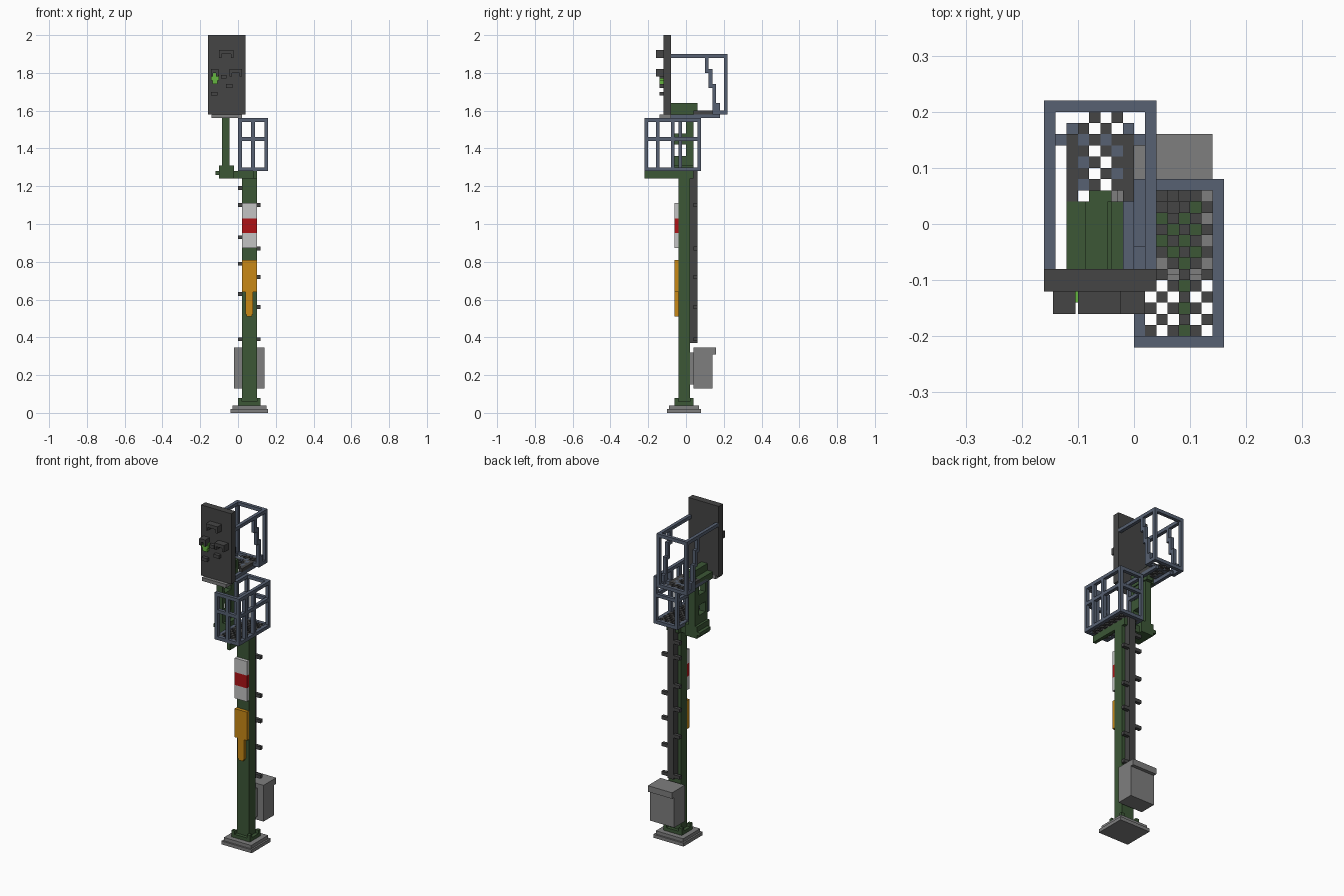
import bpy
import bmesh
from mathutils import Matrix, Vector

default_cube = bpy.data.objects.get("Cube")
if default_cube:
    bpy.data.objects.remove(default_cube, do_unlink=True)

CELL = 0.02  # every size below is counted in cells


def material(name, *rgb):
    mat = bpy.data.materials.new(name)
    mat.use_nodes = True
    colour = (*rgb, 1)
    mat.diffuse_color = colour
    shader = mat.node_tree.nodes["Principled BSDF"]
    shader.inputs["Base Color"].default_value = colour
    shader.inputs["Roughness"].default_value = 0.9
    return mat


green = material("mast green", .045, .095, .037)
dark = material("dark grey", .06, .06, .06)
steel = material("blue grey steel", .095, .12, .17)
grey = material("concrete grey", .21, .21, .21)
white = material("sign white", .55, .55, .55)
red = material("sign red", .42, .006, .008)
yellow = material("sign yellow", .58, .25, .008)
lime = material("lamp green", .13, .46, .05)


def part(name, mat, *boxes):
    """One object made of boxes, each given as x, y and z ranges."""
    bm = bmesh.new()
    for ranges in boxes:
        low = Vector([r[0] for r in ranges]) * CELL
        high = Vector([r[1] for r in ranges]) * CELL
        size = Matrix.Diagonal((high - low).to_4d())
        size[3][3] = 1
        place = Matrix.Translation((low + high) / 2) @ size
        bmesh.ops.create_cube(bm, size=1, matrix=place)
    mesh = bpy.data.meshes.new(name)
    bm.to_mesh(mesh)
    bm.free()
    mesh.materials.append(mat)
    obj = bpy.data.objects.new(name, mesh)
    bpy.context.collection.objects.link(obj)
    return obj


def one(start):
    """A range one cell long."""
    return (start, start + 1)


def frame(xs, ys, level):
    """Four bars forming a flat rectangular ring."""
    (left, right), (front, back) = xs, ys
    inner = (front + 1, back - 1)
    return [(xs, one(front), level), (xs, one(back - 1), level),
            (one(left), inner, level), (one(right - 1), inner, level)]


def grating(xs, ys, level):
    """Alternating cells of an open floor."""
    return [(one(x), one(y), level) for x in range(*xs) for y in range(*ys)
            if (x + y) % 2]


# Footing and mast
mast_x, mast_y = (1, 5), (-2, 1)
part("footing", grey, ((-2, 8), (-5, 4), one(0)),
     ((-1.5, 7.5), (-4.5, 3.5), one(1)))
part("mast", green, (mast_x, mast_y, (2, 64)))
part("mast_feet", green,
     *[(one(x), one(y), (2, 4)) for x in (0, 5) for y in (-3, 1)],
     ((0, 6), mast_y, (2, 3)), (mast_x, (-3, 2), (2, 3)))

# Climbing spine with staggered steps
part("ladder_spine", dark, ((2, 4), (1, 3), (18.5, 64)))
steps = {(0, 2): (19, 31, 39, 46, 54.5, 59),
         (4, 6): (19, 27.5, 35.5, 43, 54.5)}
part("ladder_steps", dark,
     *[(side, one(2), one(z)) for side, heights in steps.items()
       for z in heights])

# Equipment cabinet
cabinet_x = (-1, 7)
part("cabinet", grey, (cabinet_x, (2, 7), (6.5, 16)),
     (cabinet_x, (2, 8), (15.5, 17.3)), ((1, 5), (1, 2), (7.5, 16)))

# Signs on the mast
sign_y = (-3, -2)
part("white_plates", white, (mast_x, sign_y, (43.6, 47.6)),
     (mast_x, sign_y, (51.4, 55.6)))
part("red_plate", red, (mast_x, sign_y, (47.6, 51.4)))
part("yellow_plate", yellow, (mast_x, sign_y, (32, 40.5)),
     ((2, 4), sign_y, (26, 32)), ((2.3, 3.7), sign_y, (25.5, 26)))

# Lower balcony
low_x, low_y = (0, 8), (-11, 4)
low_floor, low_rails = one(64), (one(72), one(77))
part("lower_floor", dark, *grating((1, 7), (-10, 3), low_floor))
part("lower_floor_rim", steel, *frame(low_x, low_y, low_floor))
rails = []
for level in low_rails:
    rails += [(low_x, one(-11), level), (low_x, one(3), level),
              (one(7), (-10, 3), level), (one(0), (-2, 3), level)]
part("lower_rails", steel, *rails)
posts = [(0, -11), (3.5, -11), (7, -11), (7, -8), (7, -4),
         (7, 3), (0, 3), (0, -2)]
part("lower_posts", steel,
     *[(one(x), one(y), (65, 77)) for x, y in posts])
part("lower_beam", green, ((4, 5), (-11, 0), (62, 64)),
     ((1, 5), (-3, 2), (62, 64)))

# Side arm and pierced upright carrying the board
part("side_arm", green, ((-5, 1), (-3, 1), (62, 64)),
     ((-5, -1), (-4, 2), (62, 65.5)), ((-6, -5), (-3, 2), (63, 64)))
upright_x = (-4.3, -2.3)
part("upright", green, (upright_x, one(-4), (65, 82)),
     (upright_x, (0, 2), (65, 82)),
     *[(upright_x, (-3, 0), level) for level in ((65, 68), (71, 74), (77, 82))],
     ((-6, -2), (-4, 2), (78, 80)), ((-4, -2), (2, 3), (78, 82)))

# Signal board with hoods and lamps
board_x = (-8, 2)
part("signal_board", dark, (board_x, (-6, -4), (79, 100)))
part("board_foot", grey, ((-7, 1), (-7, -4), (78, 79)))


def hood(left, right, top):
    """A small three-sided visor."""
    reach = (-8, -6)
    return [((left, right), reach, (top - 1, top)),
            ((left, left + .6), reach, (top - 2, top - 1)),
            ((right - .6, right), reach, (top - 2, top - 1))]


part("lamp_hoods", dark, *hood(-5, -1.2, 96), *hood(-7.2, -5.2, 91),
     *hood(-2.2, 1, 91))
part("lamp_housings", dark,
     *[(xs, (-7, -6), level) for xs, level in (
         ((-4.5, -3), one(88.5)), ((-3.2, -1.4), one(86)),
         ((-7.2, -5.4), one(84)))])
part("green_lamp", lime, ((-6.8, -5.4), (-7, -6), (87, 90.4)),
     ((-7.2, -5), (-7, -6), (88, 89.5)))

# Upper balcony behind the board
part("upper_floor", dark, *grating((-5, -1), (3, 10), one(79)),
     ((-6, -5), (2, 8), one(79)), ((-1, 0), (2, 8), one(79)))
part("upper_floor_supports", steel,
     *[(one(x), (-4, 9), one(78)) for x in (-6, -1)],
     *[(one(x), (3, 7), one(79)) for x in (-5, -2)],
     ((-8, 2), (7, 8), one(79)), ((-8, 2), (10, 11), one(79)))
uprights, braces = [], []
for x in (-8, 1):
    uprights += [(one(x), (-4, 11), one(94)), (one(x), one(10), (79, 94)),
                 (one(x), (7, 11), one(79))]
    braces += [(one(x), one(5), (90, 94)), (one(x), one(6), (86, 91)),
               (one(x), one(7), (80, 87)), (one(x), one(8), (79, 82))]
part("upper_rails", steel, *uprights, ((-7, 1), one(10), one(94)))
part("upper_braces", steel, *braces)
